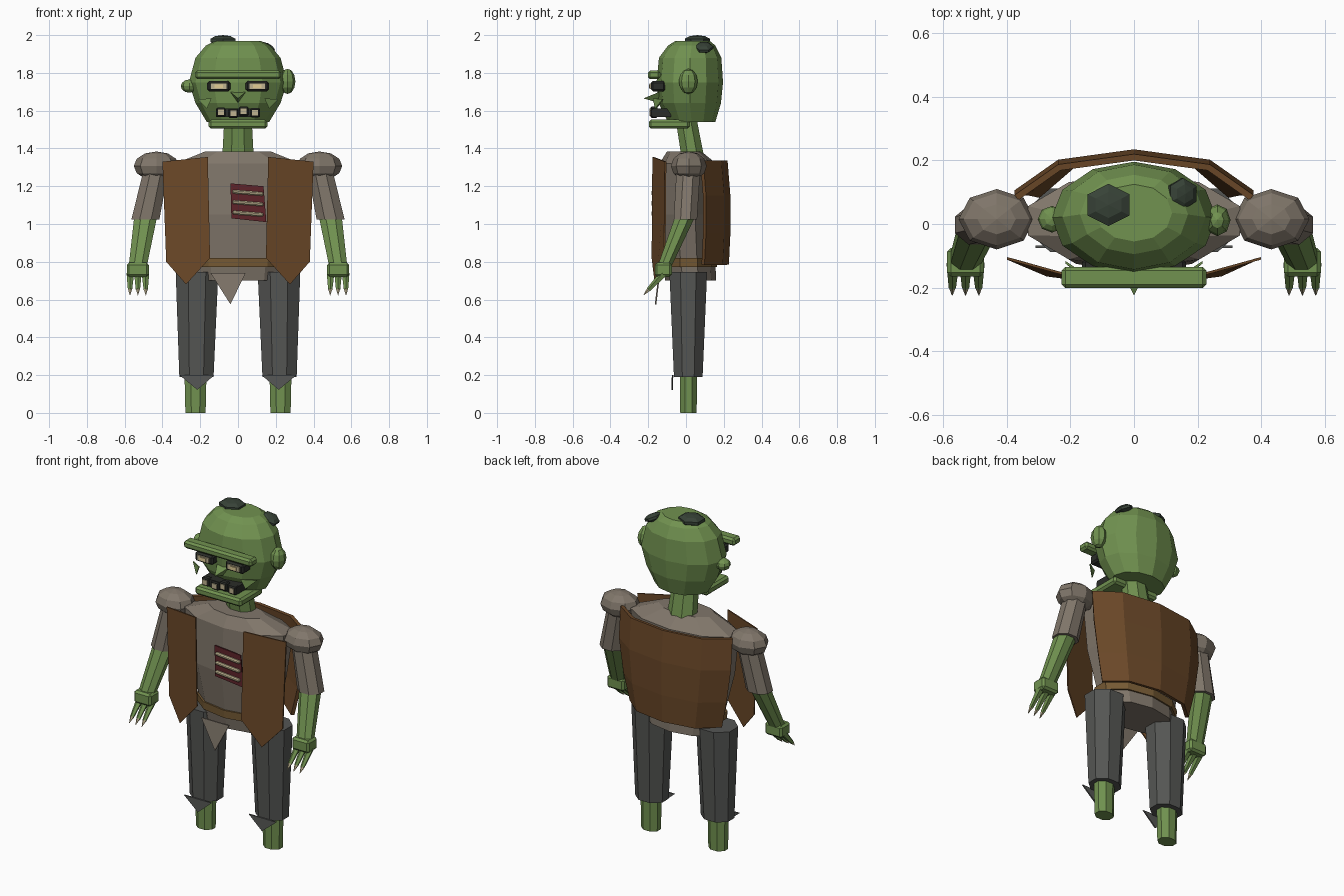
import bpy, bmesh, math
from mathutils import Vector, Matrix

if "Cube" in bpy.data.objects:
    bpy.data.objects.remove(bpy.data.objects["Cube"])


def material(name, r, g, b):
    m = bpy.data.materials.new(name)
    lin = [((c / 255 + 0.055) / 1.055) ** 2.4 for c in (r, g, b)]
    m.diffuse_color = (*lin, 1)
    m.use_nodes = True
    m.node_tree.nodes["Principled BSDF"].inputs["Base Color"].default_value = m.diffuse_color
    return m


SKIN = material("green_skin", 113, 146, 80)
SHIRT = material("grey_shirt", 128, 118, 106)
PANTS = material("charcoal_trousers", 85, 86, 84)
VEST = material("brown_vest", 107, 72, 40)
BELT = material("tan_belt", 118, 90, 52)
HAIR = material("dark_patch", 55, 66, 55)
SOCKET = material("black_socket", 42, 44, 40)
BONE = material("bone", 192, 180, 145)
WOUND = material("red_wound", 95, 36, 42)
AMBER = material("pale_eye", 226, 205, 150)


def finish(name, bm, mat):
    bmesh.ops.recalc_face_normals(bm, faces=bm.faces)
    me = bpy.data.meshes.new(name)
    bm.to_mesh(me)
    bm.free()
    me.materials.append(mat)
    ob = bpy.data.objects.new(name, me)
    bpy.context.collection.objects.link(ob)
    return ob


def loft(name, rings, n, mat, offset=0.0):
    """Closed stack of horizontal ellipses: (cx, cy, z, rx, ry)."""
    bm = bmesh.new()
    loops = []
    for cx, cy, z, rx, ry in rings:
        loops.append([bm.verts.new((cx + rx * math.cos(a), cy + ry * math.sin(a), z))
                      for a in (2 * math.pi * i / n + offset for i in range(n))])
    for lo, hi in zip(loops, loops[1:]):
        for i in range(n):
            j = (i + 1) % n
            bm.faces.new((lo[i], lo[j], hi[j], hi[i]))
    bm.faces.new(loops[0])
    bm.faces.new(loops[-1])
    return finish(name, bm, mat)


def box(name, lo, hi, mat, bevel=0.0, tilt=0.0):
    lo, hi = Vector(lo), Vector(hi)
    bm = bmesh.new()
    bmesh.ops.create_cube(bm, size=1)
    bmesh.ops.scale(bm, vec=hi - lo, verts=bm.verts)
    if bevel:
        bmesh.ops.bevel(bm, geom=bm.edges[:], offset=bevel, segments=1, affect='EDGES')
    bm.transform(Matrix.Translation((lo + hi) / 2) @ Matrix.Rotation(tilt, 4, 'Y'))
    return finish(name, bm, mat)


def blob(name, c, r, mat, u=8, v=6, rot=(0, 'X')):
    bm = bmesh.new()
    bmesh.ops.create_uvsphere(bm, u_segments=u, v_segments=v, radius=1)
    bm.transform(Matrix.Translation(c) @ Matrix.Rotation(rot[0], 4, rot[1])
                 @ Matrix.Diagonal((*r, 1)))
    return finish(name, bm, mat)


def spike(name, a, b, r1, r2, mat, n=5):
    a, b = Vector(a), Vector(b)
    bm = bmesh.new()
    bmesh.ops.create_cone(bm, cap_ends=True, segments=n, radius1=r1, radius2=r2,
                          depth=(b - a).length)
    q = (b - a).to_track_quat('Z', 'Y').to_matrix().to_4x4()
    bm.transform(Matrix.Translation((a + b) / 2) @ q)
    return finish(name, bm, mat)


def plate(name, pts, mat, t=0.008):
    """Thin polygon given as (x, y, z) points, thickened along y."""
    bm = bmesh.new()
    f = [bm.verts.new(p) for p in pts]
    b = [bm.verts.new((x, y + t, z)) for x, y, z in pts]
    bm.faces.new(f)
    bm.faces.new(b)
    for i in range(len(f)):
        j = (i + 1) % len(f)
        bm.faces.new((f[i], f[j], b[j], b[i]))
    return finish(name, bm, mat)


# Head, neck and jaw
loft("head", [(0, .03, 1.54, .165, .125), (0, .02, 1.64, .225, .165),
              (0, .02, 1.75, .26, .176), (0, .022, 1.88, .225, .165),
              (0, .03, 1.945, .17, .125), (0, .035, 1.97, .12, .09)], 12, SKIN)
loft("neck", [(0, .035, 1.36, .09, .065), (0, 0, 1.56, .078, .06)], 8, SKIN, math.pi / 8)
box("jaw", (-.155, -.197, 1.505), (.155, .02, 1.553), SKIN, .012)
box("brow", (-.228, -.202, 1.767), (.228, -.135, 1.813), SKIN, .012)

# Scalp patches
blob("scalp_patch_large", (-.08, .06, 1.972), (.08, .07, .028), HAIR, 6, 5)
blob("scalp_patch_small", (.152, .095, 1.935), (.055, .052, .023), HAIR, 6, 5, (.45, 'Y'))

# Mismatched ears
blob("ear_right", (.262, .012, 1.755), (.042, .05, .067), SKIN)
blob("ear_left", (-.258, .015, 1.73), (.045, .042, .035), SKIN)

# Nose wedge
bm = bmesh.new()
nose = [bm.verts.new(p) for p in
        ((-.042, -.14, 1.70), (.042, -.14, 1.70), (0, -.14, 1.64), (0, -.225, 1.665))]
for ids in ((0, 1, 2), (0, 1, 3), (1, 2, 3), (0, 2, 3)):
    bm.faces.new([nose[i] for i in ids])
finish("nose", bm, SKIN)

# Eyes and cheek flaps
for s, side in ((-1, "left"), (1, "right")):
    x = s * .102
    box("socket_" + side, (x - .061, -.185, 1.702), (x + .061, -.11, 1.757), SOCKET, .01)
    box("eye_" + side, (x - .04, -.192, 1.714), (x + .04, -.17, 1.745), BONE)
    box("pupil_" + side, (x - .022, -.196, 1.72), (x + .022, -.19, 1.739), AMBER)
    plate("cheek_flap_" + side, [(s * .14, -.175, 1.665), (s * .215, -.125, 1.66),
                                 (s * .165, -.165, 1.61)], SKIN)

# Mouth with four crooked teeth
box("mouth", (-.116, -.178, 1.567), (.116, -.08, 1.612), SOCKET)
for i, (x, dz) in enumerate(((-.09, 0), (-.025, -.006), (.03, .005), (.09, -.003))):
    box(f"tooth_rim_{i}", (x - .025, -.188, 1.568 + dz), (x + .025, -.15, 1.616 + dz), SOCKET, .006)
    box(f"tooth_{i}", (x - .016, -.193, 1.577 + dz), (x + .016, -.18, 1.607 + dz), BONE)

# Shirt body, belt and torn front
loft("shirt_body", [(0, .025, .70, .235, .135), (0, .015, .80, .25, .14),
                    (0, 0, 1.05, .31, .155), (0, .01, 1.32, .35, .15),
                    (0, -.01, 1.385, .18, .09)], 10, SHIRT, math.pi / 10)
loft("belt", [(0, .015, .773, .265, .15), (0, .015, .82, .27, .152)], 10, BELT, math.pi / 10)
plate("torn_shirt", [(-.145, -.145, .74), (.04, -.145, .74), (-.04, -.165, .575)], SHIRT)

# Chest wound with ribs
plate("wound", [(-.04, -.168, 1.215), (.135, -.168, 1.20),
                (.15, -.168, 1.01), (-.035, -.168, 1.03)], WOUND)
for i in range(3):
    z = 1.165 - i * .055
    box(f"rib_{i}", (-.03, -.182, z - .01), (.135, -.16, z + .01), BONE, .006, .08)

# Vest back: curved sheet of four bays
bm = bmesh.new()
arc = ((-.37, .095), (-.235, .19), (0, .222), (.235, .19), (.37, .095))
rows = [[bm.verts.new((x * k, y + dy, z)) for x, y in arc]
        for z, k, dy in ((.785, .82, -.005), (.95, .92, .003), (1.15, 1, .003), (1.335, 1, -.012))]
for lo, hi in zip(rows, rows[1:]):
    for i in range(4):
        bm.faces.new((lo[i], lo[i + 1], hi[i + 1], hi[i]))
back = finish("vest_back", bm, VEST)
mod = back.modifiers.new("thickness", 'SOLIDIFY')
mod.thickness, mod.offset = .02, 0

for s, side in ((-1, "left"), (1, "right")):
    # Vest front panel with a ragged point
    plate("vest_front_" + side, [(s * .16, -.178, 1.355), (s * .40, -.112, 1.33),
                                 (s * .38, -.117, .80), (s * .275, -.165, .68),
                                 (s * .148, -.182, .82)], VEST)
    # Arm
    blob("shoulder_" + side, (s * .432, .015, 1.307), (.12, .095, .077), SHIRT)
    loft("sleeve_" + side, [(s * .49, -.003, 1.025, .08, .067),
                            (s * .435, .012, 1.28, .072, .068)], 8, SHIRT, math.pi / 8)
    loft("forearm_" + side, [(s * .53, -.112, .78, .052, .04),
                             (s * .487, 0, 1.05, .066, .058)], 8, SKIN, math.pi / 8)
    box("hand_" + side, (s * .53 - .058, -.165, .72), (s * .53 + .058, -.075, .795), SKIN, .012)
    for i in range(3):
        x = s * (.53 + (i - 1) * .04)
        a = Vector((x, -.12, .735))
        b = Vector((x + s * (i - 1) * .002, -.225, .623))
        m = a.lerp(b, .75)
        spike(f"finger_{side}_{i}", a, m, .021, .012, SKIN)
        spike(f"nail_{side}_{i}", m, b, .011, .001, BONE)
    # Leg
    loft("trouser_" + side, [(s * .22, .012, .19, .098, .082),
                             (s * .217, .012, .745, .122, .108)], 8, PANTS, math.pi / 8)
    plate("trouser_rag_" + side, [(s * .125, -.075, .20), (s * .31, -.075, .20),
                                  (s * .215, -.078, .122)], PANTS)
    loft("shin_" + side, [(s * .225, .013, 0, .058, .047),
                          (s * .225, .013, .25, .064, .05)], 8, SKIN, math.pi / 8)
